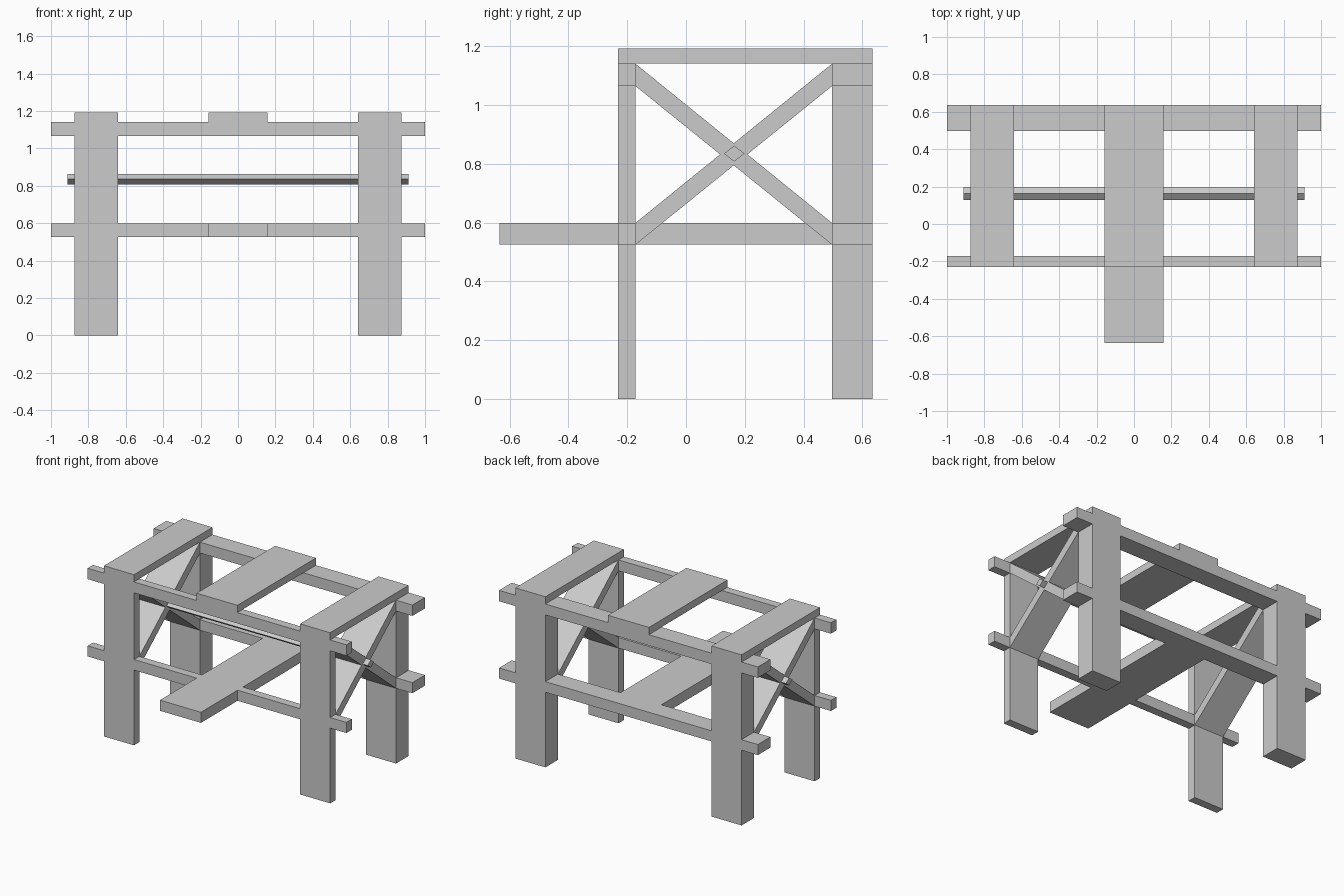
import bpy, bmesh

if "Cube" in bpy.data.objects:
    bpy.data.objects.remove(bpy.data.objects["Cube"])

LEG_X = (0.642, 0.874)      # leg span in x (right side)
FRONT = (-0.231, -0.172)    # front frame depth
BACK = (0.497, 0.635)       # back frame depth
LOW = (0.525, 0.599)        # lower rail heights
HIGH = (1.065, 1.141)       # upper rail heights
TOP = 1.192


def prism(name, profile, x0, x1):
    """Extrude a (y, z) outline from x0 to x1."""
    bm = bmesh.new()
    face = bm.faces.new([bm.verts.new((x0, y, z)) for y, z in profile])
    ext = bmesh.ops.extrude_face_region(bm, geom=[face])["geom"]
    verts = [v for v in ext if isinstance(v, bmesh.types.BMVert)]
    bmesh.ops.translate(bm, vec=(x1 - x0, 0, 0), verts=verts)
    bmesh.ops.recalc_face_normals(bm, faces=bm.faces)
    mesh = bpy.data.meshes.new(name)
    bm.to_mesh(mesh)
    bm.free()
    obj = bpy.data.objects.new(name, mesh)
    bpy.context.collection.objects.link(obj)
    return obj


def box(name, x, y, z):
    return prism(name, [(y[0], z[0]), (y[1], z[0]), (y[1], z[1]), (y[0], z[1])], *x)


# Long rails, upper and lower, front and back
for side, depth in (("front", FRONT), ("back", BACK)):
    box(side + "_lower_rail", (-1, 1), depth, LOW)
    box(side + "_upper_rail", (-1, 1), depth, HIGH)

# Both end frames
for side, x in (("right", LEG_X), ("left", (-LEG_X[1], -LEG_X[0]))):
    box(side + "_front_leg", x, FRONT, (0, HIGH[1]))
    box(side + "_back_leg", x, BACK, (0, HIGH[1]))
    box(side + "_top_board", x, (FRONT[0], BACK[1]), (HIGH[1], TOP))
    # Crossed braces between the legs
    y0, y1 = FRONT[1], BACK[0]
    for label, a, b in (("rising", LOW, HIGH), ("falling", HIGH, LOW)):
        prism(f"{side}_{label}_brace",
              [(y0, a[0]), (y1, b[0]), (y1, b[1]), (y0, a[1])], *x)

# Centre boards
box("centre_top_board", (-0.158, 0.158), (FRONT[0], BACK[1]), (HIGH[1], TOP))
box("centre_lower_board", (-0.158, 0.158), (-0.635, BACK[1]), LOW)

# Diamond rod through the brace crossings
cy, cz = 0.164, 0.835
prism("cross_rod", [(cy - 0.035, cz), (cy, cz - 0.027), (cy + 0.035, cz), (cy, cz + 0.027)],
      -0.912, 0.912)
